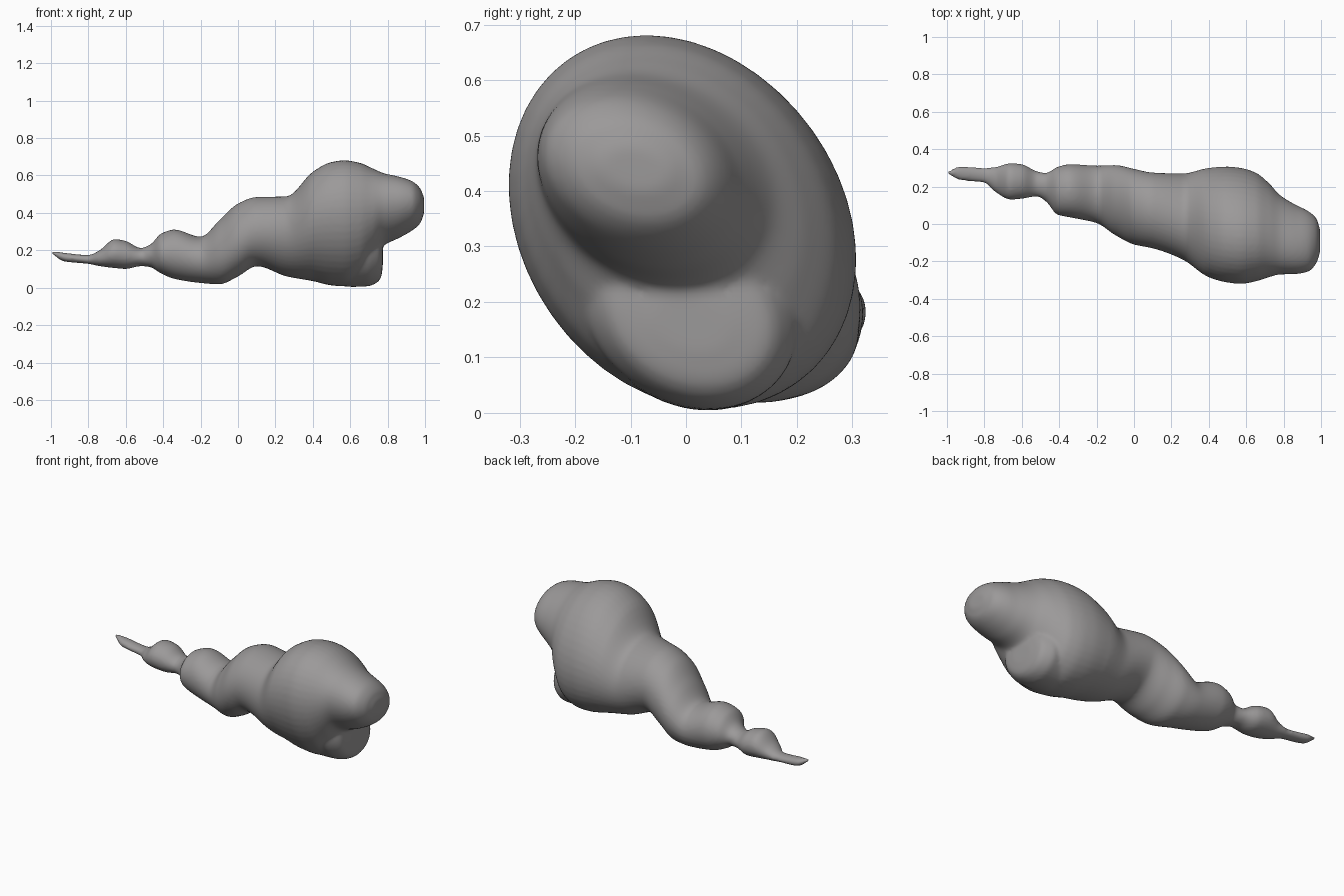
import bpy, bmesh, math

if "Cube" in bpy.data.objects:
    bpy.data.objects.remove(bpy.data.objects["Cube"])

grey = bpy.data.materials.new("warm grey")
grey.diffuse_color = (0.33, 0.32, 0.32, 1)
grey.use_nodes = True
grey.node_tree.nodes["Principled BSDF"].inputs["Base Color"].default_value = grey.diffuse_color

# Stations: x, y_min, y_max, z_min, z_max
TRUNK = [
    (-1.0, .27, .28, .185, .197), (-.93, .235, .308, .14, .187),
    (-.8, .22, .30, .127, .175), (-.74, .17, .305, .115, .20),
    (-.66, .13, .325, .105, .26), (-.6, .135, .32, .10, .25),
    (-.52, .147, .282, .115, .212), (-.47, .12, .273, .11, .23),
    (-.41, .05, .305, .075, .29), (-.34, .035, .32, .047, .311),
    (-.2, .005, .312, .025, .272), (-.1, -.06, .315, .018, .36),
    (0, -.11, .295, .06, .45), (.1, -.13, .275, .115, .485),
    (.26, -.19, .27, .06, .488), (.4, -.285, .30, .035, .62),
    (.5, -.313, .307, .012, .672), (.57, -.32, .30, .007, .681),
    (.65, -.307, .275, .03, .668), (.72, -.285, .22, .12, .638),
    (.78, -.27, .155, .225, .612), (.86, -.268, .105, .265, .594),
    (.93, -.255, .07, .305, .57), (.975, -.21, .03, .345, .53),
    (.995, -.15, -.03, .4, .48),
]
BELLY = [
    (.45, -.12, .12, .06, .35), (.6, -.2, .2, .004, .4),
    (.69, -.19, .2, .007, .37), (.74, -.16, .175, .025, .33),
    (.765, -.125, .145, .055, .28), (.774, -.06, .08, .11, .21),
]


def slope(a, b, c, k):
    """Slope at b, flat at peaks so the outline never overshoots."""
    d0, d1 = (b[k] - a[k]) / (b[0] - a[0]), (c[k] - b[k]) / (c[0] - b[0])
    return 0 if d0 * d1 <= 0 else 2 * d0 * d1 / (d0 + d1)


def refine(st, steps=6):
    n, out = len(st), []
    m = [[0] * 5 if i in (0, n - 1) else
         [slope(st[i - 1], st[i], st[i + 1], k) if k else 1 for k in range(5)]
         for i in range(n)]
    for e, f in ((0, 1), (n - 1, n - 2)):
        m[e] = [(st[f][k] - st[e][k]) / (st[f][0] - st[e][0]) for k in range(5)]
    for i in range(n - 1):
        h = st[i + 1][0] - st[i][0]
        for s in range(steps):
            t = s / steps
            out.append([(2*t**3 - 3*t*t + 1) * st[i][k] + (t**3 - 2*t*t + t) * h * m[i][k]
                        + (3*t*t - 2*t**3) * st[i + 1][k] + (t**3 - t*t) * h * m[i + 1][k]
                        for k in range(5)])
    return out + [st[-1]]


def loft(bm, stations, segs=48):
    """Skin leaning ellipses along x and cap both ends."""
    rings = []
    for x, y0, y1, z0, z1 in refine(stations):
        lean = 0.2 * min(1, max(0, (x - .1) / .3))  # the big body leans to -y
        ring = []
        for i in range(segs):
            a = 2 * math.pi * i / segs
            y = (y0 + y1) / 2 + (y1 - y0) / 2 * math.cos(a + lean)
            z = (z0 + z1) / 2 + (z1 - z0) / 2 * math.sin(a)
            ring.append(bm.verts.new((x, y, z)))
        rings.append(ring)
    for a, b in zip(rings, rings[1:]):
        for i in range(segs):
            j = (i + 1) % segs
            bm.faces.new((a[i], a[j], b[j], b[i]))
    bm.faces.new(rings[0][::-1])
    bm.faces.new(rings[-1])


# One skin: trunk with head and tail, plus the blunt belly bulge
bm = bmesh.new()
loft(bm, TRUNK)
loft(bm, BELLY)
bmesh.ops.recalc_face_normals(bm, faces=bm.faces)
mesh = bpy.data.meshes.new("segmented_body")
bm.to_mesh(mesh)
bm.free()
mesh.materials.append(grey)
body = bpy.data.objects.new("segmented_body", mesh)
bpy.context.collection.objects.link(body)

# Fuse the two volumes and soften the join
fuse = body.modifiers.new("fuse", 'REMESH')
fuse.mode = 'VOXEL'
fuse.voxel_size = 0.01
fuse.use_smooth_shade = True
soft = body.modifiers.new("soften", 'SMOOTH')
soft.factor = 0.5
soft.iterations = 5
